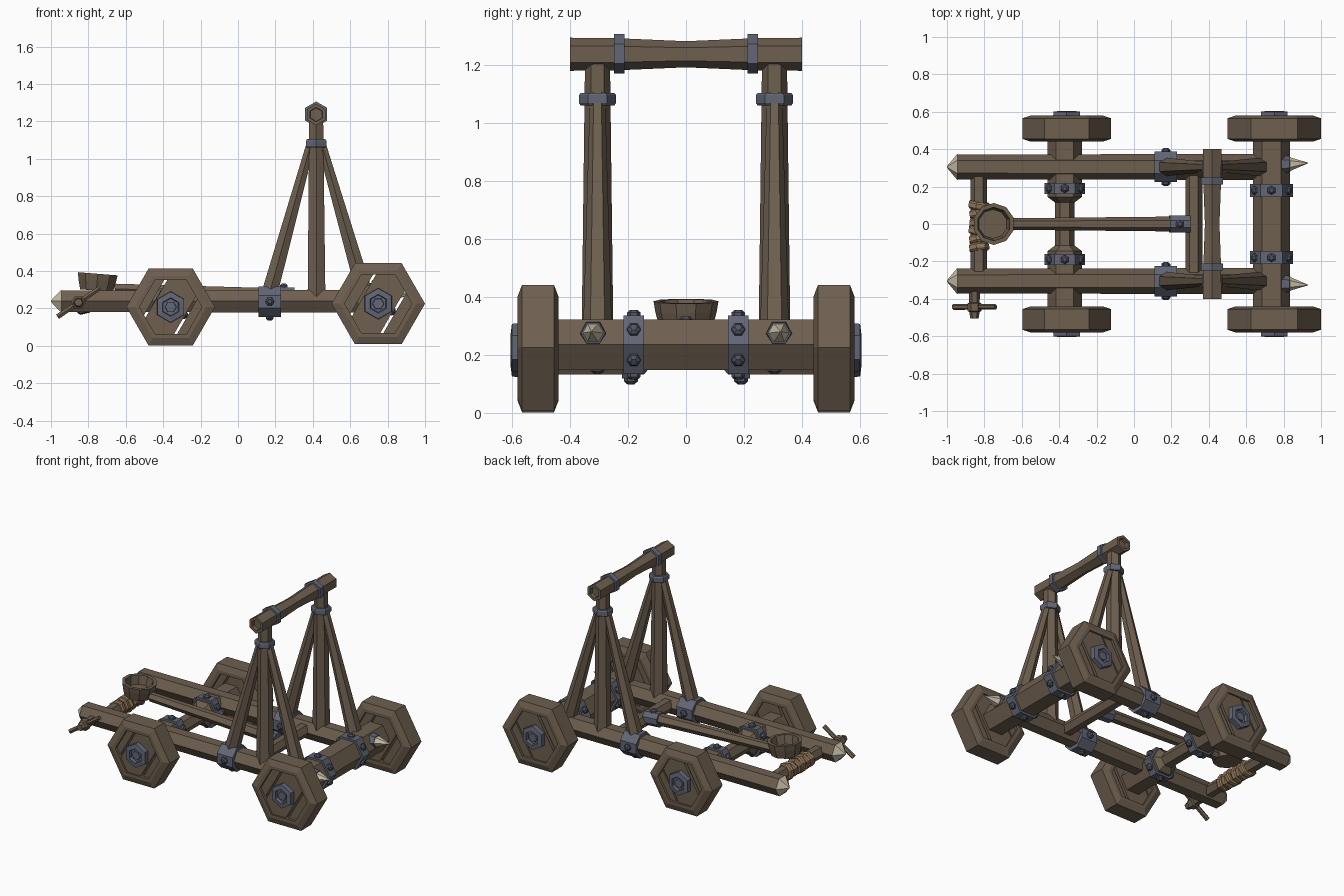
import bpy, bmesh, math, random
from mathutils import Vector, Matrix

if "Cube" in bpy.data.objects:
    bpy.data.objects.remove(bpy.data.objects["Cube"])

random.seed(4)


def material(name, rgb):
    m = bpy.data.materials.new(name)
    m.diffuse_color = (*rgb, 1)
    m.use_nodes = True
    m.node_tree.nodes["Principled BSDF"].inputs["Base Color"].default_value = m.diffuse_color
    return m


WOOD = material("brown wood", (0.155, 0.115, 0.078))
METAL = material("blue grey metal", (0.122, 0.133, 0.18))
BOLT = material("dark bolt metal", (0.085, 0.092, 0.12))
BONE = material("pale spike", (0.60, 0.53, 0.40))
ROPE = material("tan rope", (0.31, 0.20, 0.11))


def finish(bm, name, mat):
    bmesh.ops.recalc_face_normals(bm, faces=bm.faces[:])
    me = bpy.data.meshes.new(name)
    bm.to_mesh(me)
    bm.free()
    me.materials.append(mat)
    ob = bpy.data.objects.new(name, me)
    bpy.context.collection.objects.link(ob)
    return ob


def loft(name, origin, axis, profile, n, mat, phase=0.0, ring=False):
    """Sweep n-sided rings along an axis; profile is (distance, radius) pairs."""
    o, d = Vector(origin), Vector(axis).normalized()
    ref = Vector((1, 0, 0)) if abs(d.z) > 0.9 else Vector((0, 0, 1))
    side = d.cross(ref).normalized()
    up = side.cross(d)
    bm = bmesh.new()
    rows = []
    for t, r in profile:
        rows.append([bm.verts.new(o + d * t + (side * math.cos(a) + up * math.sin(a)) * r)
                     for a in (phase + 2 * math.pi * k / n for k in range(n))])
    pairs = list(zip(rows, rows[1:]))
    if ring:
        pairs.append((rows[-1], rows[0]))
    else:
        bm.faces.new(rows[0])
        bm.faces.new(rows[-1])
    for a, b in pairs:
        for k in range(n):
            j = (k + 1) % n
            bm.faces.new((a[k], a[j], b[j], b[k]))
    bmesh.ops.remove_doubles(bm, verts=bm.verts[:], dist=1e-5)
    return finish(bm, name, mat)


def beam(name, p0, p1, r0, r1, mat=WOOD, n=6, phase=0.0):
    v = Vector(p1) - Vector(p0)
    return loft(name, p0, v, [(0, r0), (v.length, r1)], n, mat, phase)


def bolt(pos, direction):
    loft("bolt", pos, direction, [(-0.01, 0.024), (0.01, 0.024), (0.02, 0.012)], 6, BOLT)


def strap(name, centre, axis, width, r, n, phase, bolt_angles):
    """Metal band with bolts standing on its flats."""
    c, d = Vector(centre), Vector(axis)
    loft(name, c - d * width / 2, d, [(0, r), (width, r)], n, METAL, phase)
    side = d.cross(Vector((0, 0, 1)))
    up = side.cross(d)
    for a in bolt_angles:
        out = side * math.cos(math.radians(a)) + up * math.sin(math.radians(a))
        bolt(c + out * r * math.cos(math.pi / n), out)


def plank(name, pts, y, half, centre, angle):
    """Extrude a flat outline through the wheel thickness."""
    bm = bmesh.new()
    f = bm.faces.new([bm.verts.new((u, -half, v)) for u, v in pts])
    new = bmesh.ops.extrude_face_region(bm, geom=[f])["geom"]
    bmesh.ops.translate(bm, verts=[g for g in new if isinstance(g, bmesh.types.BMVert)],
                        vec=(0, 2 * half, 0))
    bm.transform(Matrix.Translation((centre[0], y, centre[1])) @ Matrix.Rotation(angle, 4, 'Y'))
    return finish(bm, name, WOOD)


def wheel(x, z, r, s):
    y = 0.51 * s
    inner = r - 0.07
    # chamfered hexagonal rim
    loft("wheel_rim", (x, y, z), (0, 1, 0),
         [(-0.055, r), (0.055, r), (0.07, r - 0.045), (0.07, inner),
          (-0.07, inner), (-0.07, r - 0.045)], 6, WOOD, ring=True)
    # three planks with slots between them
    R, a, b = inner + 0.004, 0.088, 0.102
    w = lambda v: R - abs(v) / math.sqrt(3)
    h = R * 0.866
    ang = -math.radians(60)
    plank("wheel_middle_plank", [(-w(a), -a), (w(a), -a), (R, 0), (w(a), a), (-w(a), a), (-R, 0)],
          y, 0.058, (x, z), ang)
    for q in (1, -1):
        plank("wheel_side_plank", [(-w(b), b * q), (w(b), b * q), (w(h), h * q), (-w(h), h * q)],
              y, 0.053, (x, z), ang)
    # hollow hub cap
    loft("hub_cap", (x, y, z), (0, s, 0),
         [(0.03, 0.085), (0.09, 0.082), (0.094, 0.05), (0.075, 0.046)], 6, METAL, math.pi / 6)
    loft("hub_pin", (x, y, z), (0, s, 0), [(0.05, 0.036), (0.085, 0.03)], 6, METAL)


RX, RZ, FX, FZ = -0.36, 0.207, 0.75, 0.225

# axles: straight front one, waisted rear one
loft("front_axle", (FX - 0.015, 0, 0.235), (0, 1, 0), [(-0.46, 0.1), (0.46, 0.1)], 6, WOOD)
loft("rear_axle", (RX - 0.01, 0, 0.212), (0, 1, 0),
     [(-0.46, 0.092), (-0.145, 0.092), (-0.115, 0.052), (0.115, 0.052),
      (0.145, 0.092), (0.46, 0.092)], 6, WOOD)

for s in (1, -1):
    wheel(RX, RZ, 0.237, s)
    wheel(FX, FZ, 0.25, s)
    y = 0.305 * s

    # side rail and pale end point
    beam("side_rail", (-0.945, y, 0.238), (0.72, y, 0.238), 0.067, 0.069)
    beam("rail_tip", (-0.945, y, 0.238), (-1.0, y, 0.238), 0.07, 0.004, BONE)

    # front spike in a metal socket
    beam("spike_socket", (0.79, y * 1.05, 0.272), (0.835, y * 1.05, 0.275), 0.048, 0.042, METAL)
    beam("front_spike", (0.83, y * 1.05, 0.275), (0.93, y * 1.07, 0.28), 0.038, 0.002, BONE)

    # upright and braces
    beam("upright", (0.42, y, 0.24), (0.418, y, 1.22), 0.055, 0.043)
    beam("rear_brace", (0.16, y, 0.25), (0.395, y, 1.10), 0.05, 0.026)
    beam("front_brace", (0.68, y, 0.27), (0.44, y, 1.10), 0.05, 0.026)
    loft("upright_collar", (0.418, y, 1.06), (0, 0, 1),
         [(0, 0.058), (0.008, 0.064), (0.035, 0.064), (0.043, 0.058)], 6, METAL)

    # metal straps
    strap("rail_strap", (0.17, y, 0.236), (1, 0, 0), 0.12, 0.088, 8, math.pi / 8, (0, 90, 180, 270))
    six = range(30, 360, 60)
    strap("front_axle_strap", (FX - 0.015, 0.18 * s, 0.235), (0, 1, 0), 0.07, 0.116, 6, 0, six)
    strap("rear_axle_strap", (RX - 0.01, 0.19 * s, 0.212), (0, 1, 0), 0.06, 0.108, 6, 0, six)
    loft("top_beam_strap", (0.418, 0.23 * s, 1.238), (0, 1, 0),
         [(-0.018, 0.068), (0.018, 0.068)], 6, METAL, math.pi / 6)

# top beam: waisted, with hollow ends
loft("top_beam", (0.418, 0, 1.236), (0, 1, 0),
     [(-0.375, 0.036), (-0.40, 0.038), (-0.40, 0.057), (-0.23, 0.055), (0, 0.045),
      (0.23, 0.055), (0.40, 0.057), (0.40, 0.038), (0.375, 0.036)], 6, WOOD, math.pi / 6)

# cross beam carrying the throwing arm
beam("cross_beam", (0.32, -0.28, 0.24), (0.32, 0.28, 0.24), 0.045, 0.045)
beam("throwing_arm", (-0.66, 0, 0.305), (0.24, 0, 0.272), 0.031, 0.04)
beam("arm_socket", (0.19, 0, 0.272), (0.30, 0, 0.264), 0.05, 0.05, METAL, 8, math.pi / 8)
bolt((0.245, 0, 0.313), (0, 0, 1))

# bucket: open cup tilted a little
loft("bucket", (-0.757, 0, 0.295), (0.08, 0, 1),
     [(0, 0.092), (0.055, 0.106), (0.09, 0.112), (0.09, 0.09), (0.03, 0.078)], 10, WOOD)

# winch roller, rope coils and turning handle
loft("winch_roller", (-0.83, 0, 0.228), (0, -1, 0), [(-0.28, 0.043), (0.28, 0.043)], 6, WOOD)
for k in range(6):
    c = Vector((-0.83, -0.125 + 0.045 * k, 0.225))
    d = Vector((random.uniform(-0.2, 0.2), 1, random.uniform(-0.2, 0.2)))
    r = random.uniform(0.053, 0.062)
    loft("rope_coil", c, d, [(-0.021, r - 0.008), (-0.012, r), (0.012, r), (0.021, r - 0.008)], 7, ROPE)
loft("winch_shaft", (-0.853, 0, 0.232), (0, -1, 0),
     [(0.30, 0.03), (0.42, 0.028), (0.425, 0.038), (0.465, 0.038), (0.47, 0.028), (0.505, 0.022)], 6, WOOD)
beam("winch_handle", (-0.965, -0.443, 0.155), (-0.74, -0.443, 0.308), 0.016, 0.014)
